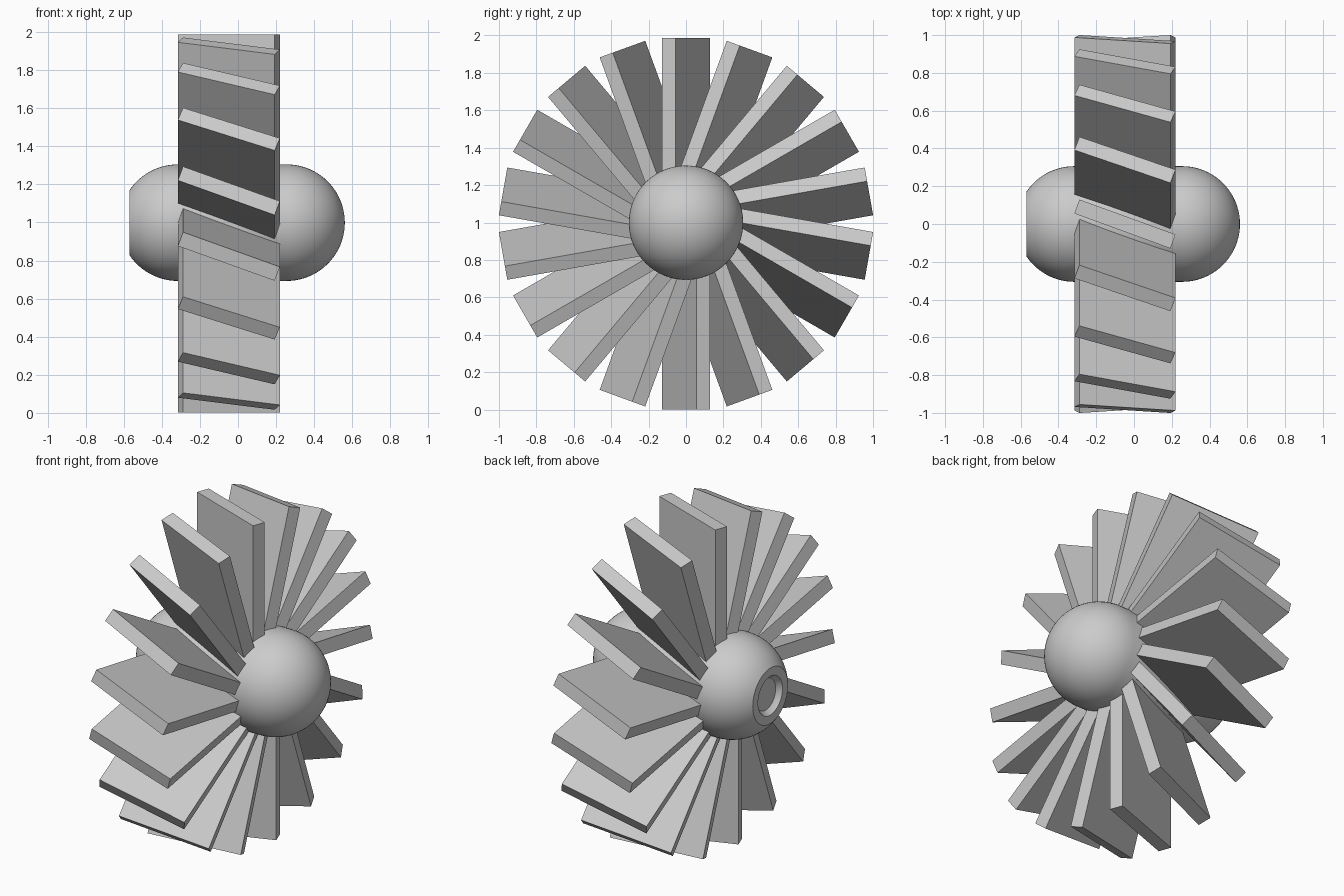
import bpy, bmesh, math
from mathutils import Matrix, Vector

if "Cube" in bpy.data.objects:
    bpy.data.objects.remove(bpy.data.objects["Cube"])


def make_object(name, bm, z):
    bmesh.ops.recalc_face_normals(bm, faces=bm.faces[:])
    mesh = bpy.data.meshes.new(name)
    bm.to_mesh(mesh)
    bm.free()
    obj = bpy.data.objects.new(name, mesh)
    obj.location.z = z
    bpy.context.collection.objects.link(obj)
    return obj


# Hub: capsule profile (x, radius), truncated and recessed at the rear
R, FRONT, REAR, END, RIM = 0.306, 0.255, -0.316, -0.57, 0.17
profile = [(END + 0.03, 0.0), (END + 0.03, 0.095), (END + 0.02, 0.105), (END, 0.118)]
start = math.asin(RIM / R)
for i in range(13):
    a = start + (math.pi / 2 - start) * i / 12
    profile.append((REAR - R * math.cos(a), R * math.sin(a)))
for i in range(21):
    a = math.pi / 2 * i / 20
    profile.append((FRONT + R * math.sin(a), R * math.cos(a) if i < 20 else 0.0))

bm = bmesh.new()
verts = [bm.verts.new((x, 0, r)) for x, r in profile]
edges = [bm.edges.new(pair) for pair in zip(verts, verts[1:])]
bmesh.ops.spin(bm, geom=verts + edges, cent=(0, 0, 0), axis=(1, 0, 0),
               angle=math.tau, steps=64, use_merge=False, use_duplicate=False)
bmesh.ops.remove_doubles(bm, verts=bm.verts[:], dist=1e-5)
hub = make_object("hub", bm, 0.999)
bpy.context.view_layer.objects.active = hub
hub.select_set(True)
bpy.ops.object.shade_smooth_by_angle(angle=math.radians(25))

# Blades: flat pitched slabs arrayed around the x axis
COUNT, CHORD, THICK, ROOT, TIP = 18, 0.541, 0.079, 0.2, 0.993
for k in range(COUNT):
    bm = bmesh.new()
    matrix = (Matrix.Rotation(math.tau * k / COUNT, 4, 'X')
              @ Matrix.Translation((-0.048, 0, (ROOT + TIP) / 2))
              @ Matrix.Rotation(math.radians(-20), 4, 'Z')
              @ Matrix.Diagonal(Vector((CHORD, THICK, TIP - ROOT, 1))))
    bmesh.ops.create_cube(bm, size=1, matrix=matrix)
    make_object(f"blade_{k + 1:02d}", bm, 0.994)
